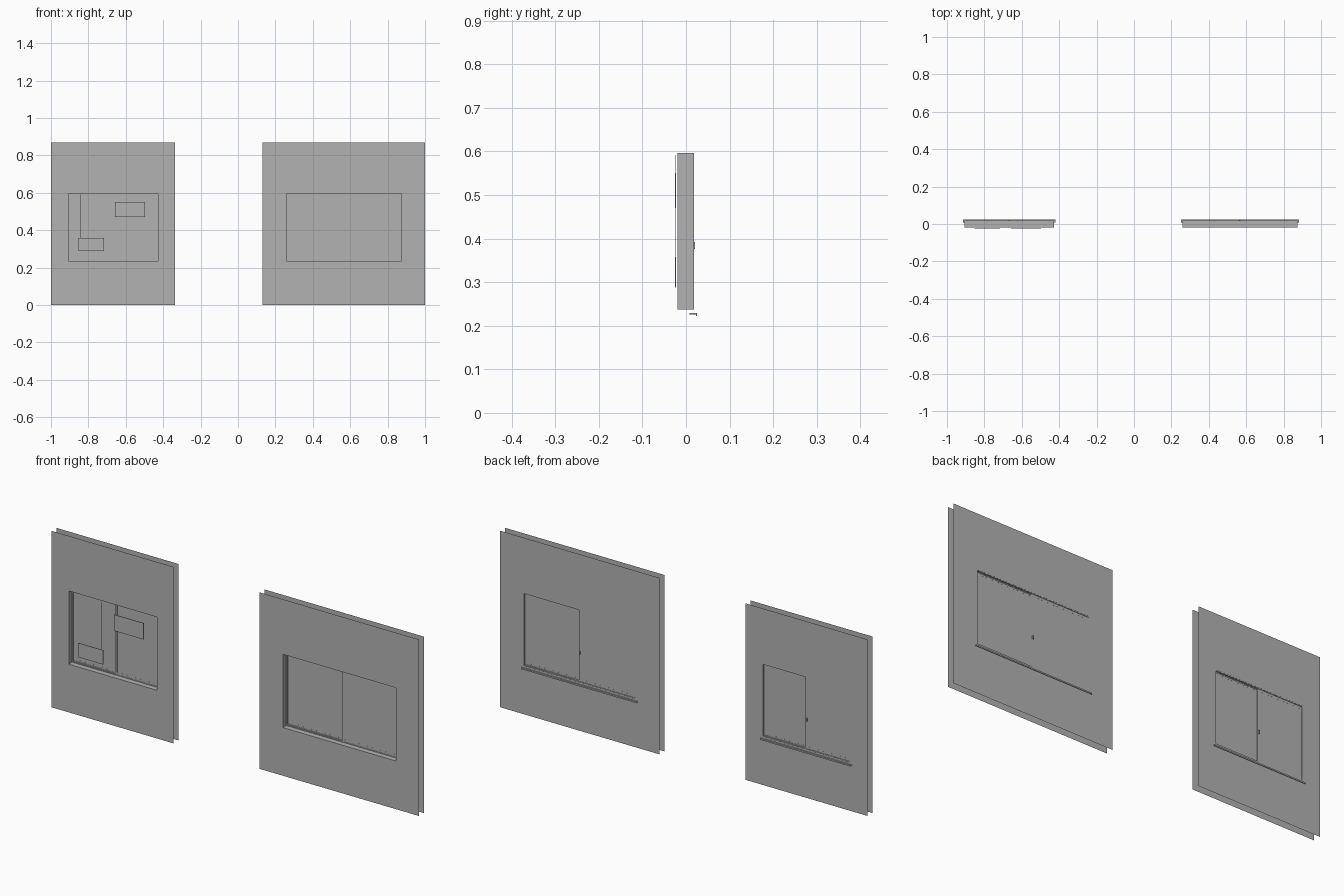
import bpy, bmesh, math

if "Cube" in bpy.data.objects:
    bpy.data.objects.remove(bpy.data.objects["Cube"])

grey = bpy.data.materials.new("plain grey")
grey.diffuse_color = (0.45, 0.45, 0.45, 1)
grey.use_nodes = True
grey.node_tree.nodes["Principled BSDF"].inputs["Base Color"].default_value = grey.diffuse_color

FRONT, BACK, TOP = -0.02, 0.018, 0.868
Z0, Z1 = 0.237, 0.597


def finish(name, bm):
    me = bpy.data.meshes.new(name)
    bm.to_mesh(me)
    bm.free()
    me.materials.append(grey)
    ob = bpy.data.objects.new(name, me)
    bpy.context.collection.objects.link(ob)
    return ob


def add_box(bm, x0, x1, y0, y1, z0, z1):
    v = [bm.verts.new((x, y, z)) for x in (x0, x1) for y in (y0, y1) for z in (z0, z1)]
    for f in ((0, 1, 3, 2), (4, 6, 7, 5), (0, 4, 5, 1), (2, 3, 7, 6), (0, 2, 6, 4), (1, 5, 7, 3)):
        bm.faces.new([v[i] for i in f])


def boxes(name, *items):
    bm = bmesh.new()
    for b in items:
        add_box(bm, *b)
    bmesh.ops.recalc_face_normals(bm, faces=bm.faces)
    return finish(name, bm)


def ring(x0, x1, y0, y1, z0, z1, w):
    """Four bars of a rectangular frame."""
    return [(x0, x1, y0, y1, z0, z0 + w), (x0, x1, y0, y1, z1 - w, z1),
            (x0, x0 + w, y0, y1, z0 + w, z1 - w), (x1 - w, x1, y0, y1, z0 + w, z1 - w)]


def wall(name, x0, x1, a, b):
    """Two open sheets joined only by the reveal around the opening."""
    bm = bmesh.new()

    def loop(xa, xb, y, za, zb):
        return [bm.verts.new(p) for p in ((xa, y, za), (xb, y, za), (xb, y, zb), (xa, y, zb))]
    loops = [loop(x0, x1, FRONT, 0, TOP), loop(a, b, FRONT, Z0, Z1),
             loop(a, b, BACK, Z0, Z1), loop(x0, x1, BACK, 0, TOP)]
    for p, q in zip(loops, loops[1:]):
        for i in range(4):
            j = (i + 1) % 4
            bm.faces.new((p[i], p[j], q[j], q[i]))
    return finish(name, bm)


def window(side, a, b):
    mid, w = (a + b) / 2, 0.004
    # outer frame with a centre track at top and bottom
    boxes(side + "_window_frame", *ring(a, b, 0.006, 0.0175, Z0, Z1, w),
          (a, b, 0.0105, 0.0120, Z0 + w, Z0 + 0.008), (a, b, 0.0105, 0.0120, Z1 - 0.008, Z1 - w))
    # two sliding sashes on separate tracks, overlapping in the middle
    for tag, xa, xb, y in (("left", a + w, mid + 0.006, 0.0125), ("right", mid - 0.006, b - w, 0.0075)):
        za, zb = Z0 + w, Z1 - w
        boxes(f"{side}_{tag}_sash", *ring(xa, xb, y, y + 0.0025, za, zb, 0.011))
        boxes(f"{side}_{tag}_pane", (xa + 0.011, xb - 0.011, y + 0.0003, y + 0.0022, za + 0.011, zb - 0.011))
    # latch on the back of the meeting stiles
    boxes(side + "_latch", (mid - 0.003, mid + 0.003, 0.0150, 0.0205, 0.376, 0.392),
          (mid - 0.002, mid + 0.002, 0.0098, 0.0125, 0.405, 0.415))
    # back ledge below the opening: thin board with a turned-down lip
    boxes(side + "_ledge", (a - 0.008, b + 0.008, 0.0085, 0.0250, 0.226, 0.229),
          (a - 0.008, b + 0.008, 0.0230, 0.0250, 0.222, 0.226))


wall("left_wall", -1.0, -0.337, -0.907, -0.428)
wall("right_wall", 0.132, 1.0, 0.258, 0.873)
window("left", -0.907, -0.428)
window("right", 0.258, 0.873)

# cards in front of the left window, one hung on two cords
boxes("hanging_card", (-0.853, -0.717, -0.025, -0.0225, 0.288, 0.358))
boxes("upper_card", (-0.657, -0.497, -0.025, -0.0225, 0.470, 0.550))
for i, x in enumerate((-0.843, -0.727)):
    boxes(f"cord_{i + 1}", (x - 0.0006, x + 0.0006, -0.0245, -0.0233, 0.358, 0.592))
